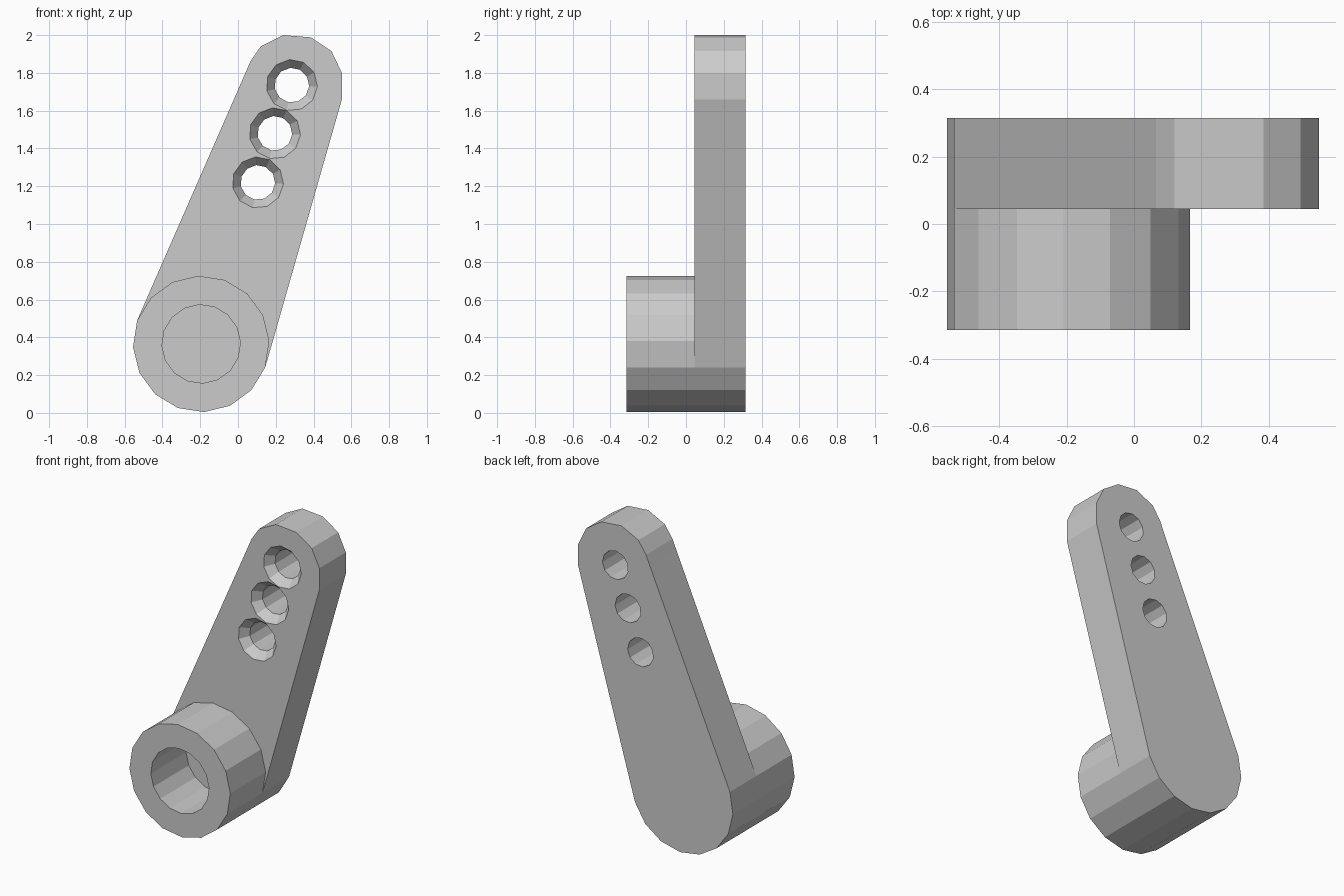
import bpy, bmesh
from math import cos, sin, radians, tau

if "Cube" in bpy.data.objects:
    bpy.data.objects.remove(bpy.data.objects["Cube"])

Y_FRONT, Y_FACE, Y_BACK = -0.315, 0.045, 0.315
PIVOT = (-0.195, 0.365)


def circle(center, radius, sides, start=0):
    """Points of a regular polygon in the XZ plane."""
    a = radians(start)
    return [(center[0] + radius * cos(a + tau * i / sides),
             center[1] + radius * sin(a + tau * i / sides)) for i in range(sides)]


def loft(name, sections, closed=False):
    """Bridge a list of (y, points) sections; cap the ends or close into a ring."""
    bm = bmesh.new()
    rings = [[bm.verts.new((x, y, z)) for x, z in pts] for y, pts in sections]
    pairs = list(zip(rings, rings[1:]))
    if closed:
        pairs.append((rings[-1], rings[0]))
    else:
        bm.faces.new(rings[0])
        bm.faces.new(rings[-1])
    for a, b in pairs:
        n = len(a)
        for i in range(n):
            j = (i + 1) % n
            bm.faces.new((a[i], a[j], b[j], b[i]))
    bmesh.ops.recalc_face_normals(bm, faces=bm.faces)
    mesh = bpy.data.meshes.new(name)
    bm.to_mesh(mesh)
    bm.free()
    obj = bpy.data.objects.new(name, mesh)
    bpy.context.collection.objects.link(obj)
    return obj


# Lever arm: rounded tip, tapering into the lower half of the boss outline
tip = [(0.55, 1.66), (0.55, 1.80), (0.495, 1.915), (0.385, 1.988), (0.24, 2.0),
       (0.12, 1.94), (0.065, 1.86), (0.035, 1.79)]
boss_outline = circle(PIVOT, 0.361, 16, 2.5)
base = boss_outline[7:16]
outline = tip + base
arm = loft("lever_arm", [(Y_FACE, outline), (Y_BACK, outline)])

# Three countersunk through holes
for center in [(0.285, 1.735), (0.195, 1.48), (0.105, 1.22)]:
    hole = loft("hole_cutter", [(Y_FACE - 0.01, circle(center, 0.144, 11, 95)),
                                (Y_FACE + 0.055, circle(center, 0.092, 11, 95)),
                                (Y_BACK + 0.1, circle(center, 0.092, 11, 95))])
    hole.hide_render = True
    mod = arm.modifiers.new("hole", 'BOOLEAN')
    mod.operation = 'DIFFERENCE'
    mod.solver = 'EXACT'
    mod.object = hole
    bpy.context.view_layer.objects.active = arm
    bpy.ops.object.modifier_apply(modifier=mod.name)
    bpy.data.objects.remove(hole)

# Hollow boss: the arm's front face closes the bottom of its bore
bore = circle(PIVOT, 0.208, 16, 2.5)
loft("pivot_boss", [(Y_FRONT, boss_outline), (Y_FACE, boss_outline),
                    (Y_FACE, bore), (Y_FRONT, bore)], closed=True)
